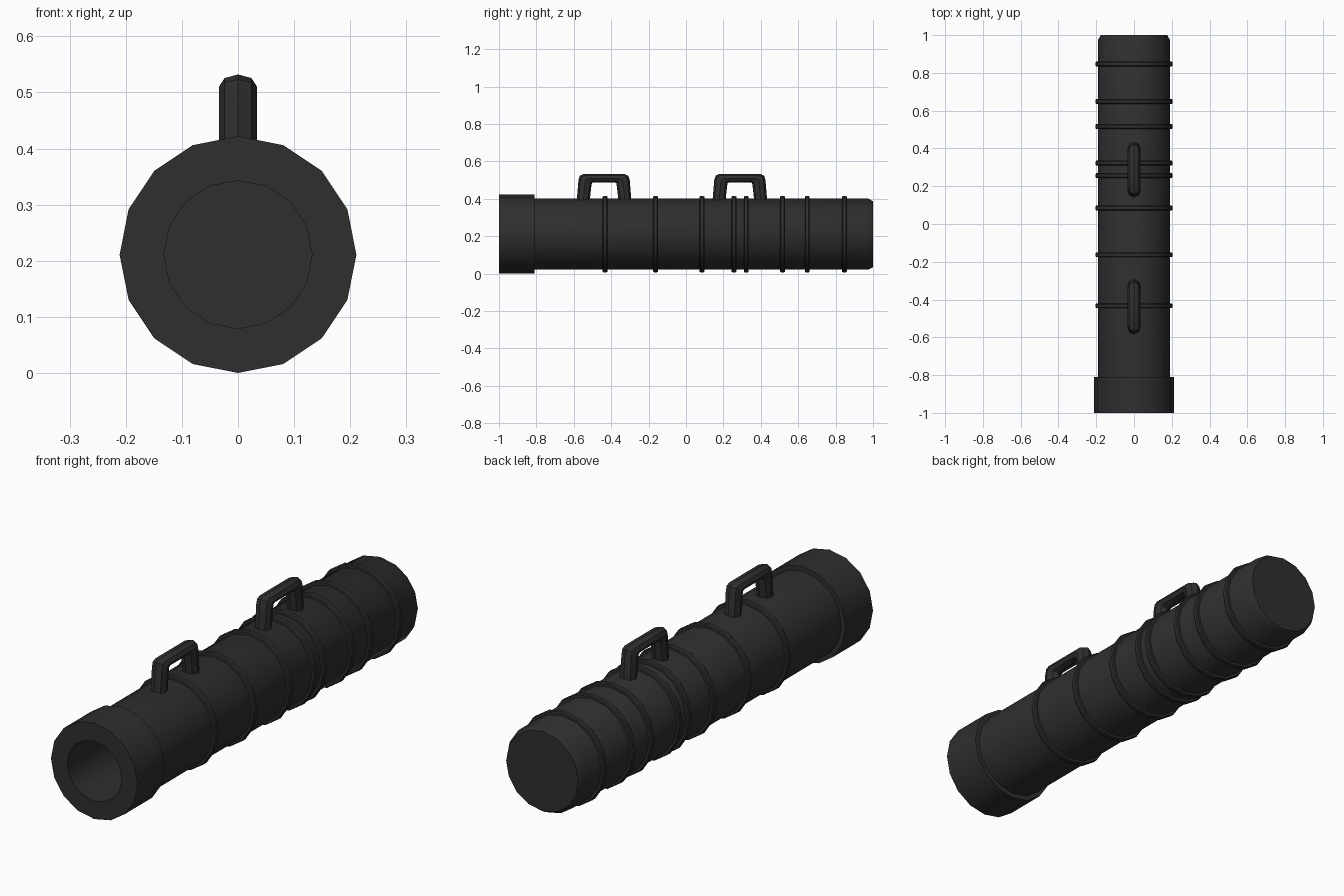
import bpy, bmesh, math

if "Cube" in bpy.data.objects:
    bpy.data.objects.remove(bpy.data.objects["Cube"])

CZ = 0.211      # height of the tube axis
SIDES = 16

mat = bpy.data.materials.new("charcoal")
mat.diffuse_color = (0.028, 0.028, 0.028, 1)
mat.use_nodes = True
mat.node_tree.nodes["Principled BSDF"].inputs["Base Color"].default_value = mat.diffuse_color


def finish(bm, name):
    bmesh.ops.remove_doubles(bm, verts=bm.verts, dist=1e-5)
    bmesh.ops.recalc_face_normals(bm, faces=bm.faces)
    me = bpy.data.meshes.new(name)
    bm.to_mesh(me)
    bm.free()
    me.materials.append(mat)
    ob = bpy.data.objects.new(name, me)
    bpy.context.collection.objects.link(ob)
    bpy.ops.object.select_all(action='DESELECT')
    ob.select_set(True)
    bpy.context.view_layer.objects.active = ob
    bpy.ops.object.shade_smooth_by_angle(angle=math.radians(30))
    return ob


def lathe(name, profile, closed=False, caps=False):
    """Turn a (radius, y) profile around the tube axis."""
    bm = bmesh.new()
    rings = []
    for r, y in profile:
        rings.append([bm.verts.new((r * math.cos(a), y, CZ + r * math.sin(a)))
                      for a in (2 * math.pi * i / SIDES for i in range(SIDES))])
    pairs = list(zip(rings, rings[1:]))
    if closed:
        pairs.append((rings[-1], rings[0]))
    for a, b in pairs:
        for i in range(SIDES):
            j = (i + 1) % SIDES
            bm.faces.new((a[i], a[j], b[j], b[i]))
    if caps:
        bm.faces.new(rings[0])
        bm.faces.new(rings[-1])
    return finish(bm, name)


def handle(name, cy):
    """Sweep an octagon between outer and inner guide points, mirrored front to back."""
    half = [((0.147, 0.38), (0.078, 0.38)),
            ((0.137, 0.500), (0.067, 0.476)),
            ((0.130, 0.523), (0.065, 0.484)),
            ((0.112, 0.532), (0.058, 0.488))]
    path = [((-o[0], o[1]), (-i[0], i[1])) for o, i in half] + half[::-1]
    bm = bmesh.new()
    rings = []
    for o, n in path:
        ring = []
        for k in range(8):
            a = 2 * math.pi * k / 8
            t = (1 - math.cos(a)) / 2
            ring.append(bm.verts.new((0.034 * math.sin(a),
                                      cy + o[0] + (n[0] - o[0]) * t,
                                      o[1] + (n[1] - o[1]) * t)))
        rings.append(ring)
    for a, b in zip(rings, rings[1:]):
        for i in range(8):
            j = (i + 1) % 8
            bm.faces.new((a[i], a[j], b[j], b[i]))
    bm.faces.new(rings[0])
    bm.faces.new(rings[-1])
    return finish(bm, name)


# main tube with chamfered rear end and a deep front bore
lathe("tube_body", [(0.132, 0.6), (0.132, -0.99), (0.19, -0.99),
                    (0.19, 0.975), (0.176, 1.0)], caps=True)

# thick front collar
lathe("front_collar", [(0.132, -1.0), (0.211, -1.0), (0.211, -0.81), (0.132, -0.81)],
      closed=True)

# raised bands along the tube
for n, y in enumerate((-0.433, -0.163, 0.085, 0.256, 0.322, 0.516, 0.648, 0.847)):
    lathe(f"band_{n + 1}", [(0.18, y - 0.013), (0.200, y - 0.013), (0.204, y - 0.008),
                            (0.204, y + 0.008), (0.200, y + 0.013), (0.18, y + 0.013)],
          closed=True)

# carrying handles
handle("front_handle", -0.438)
handle("rear_handle", 0.288)
